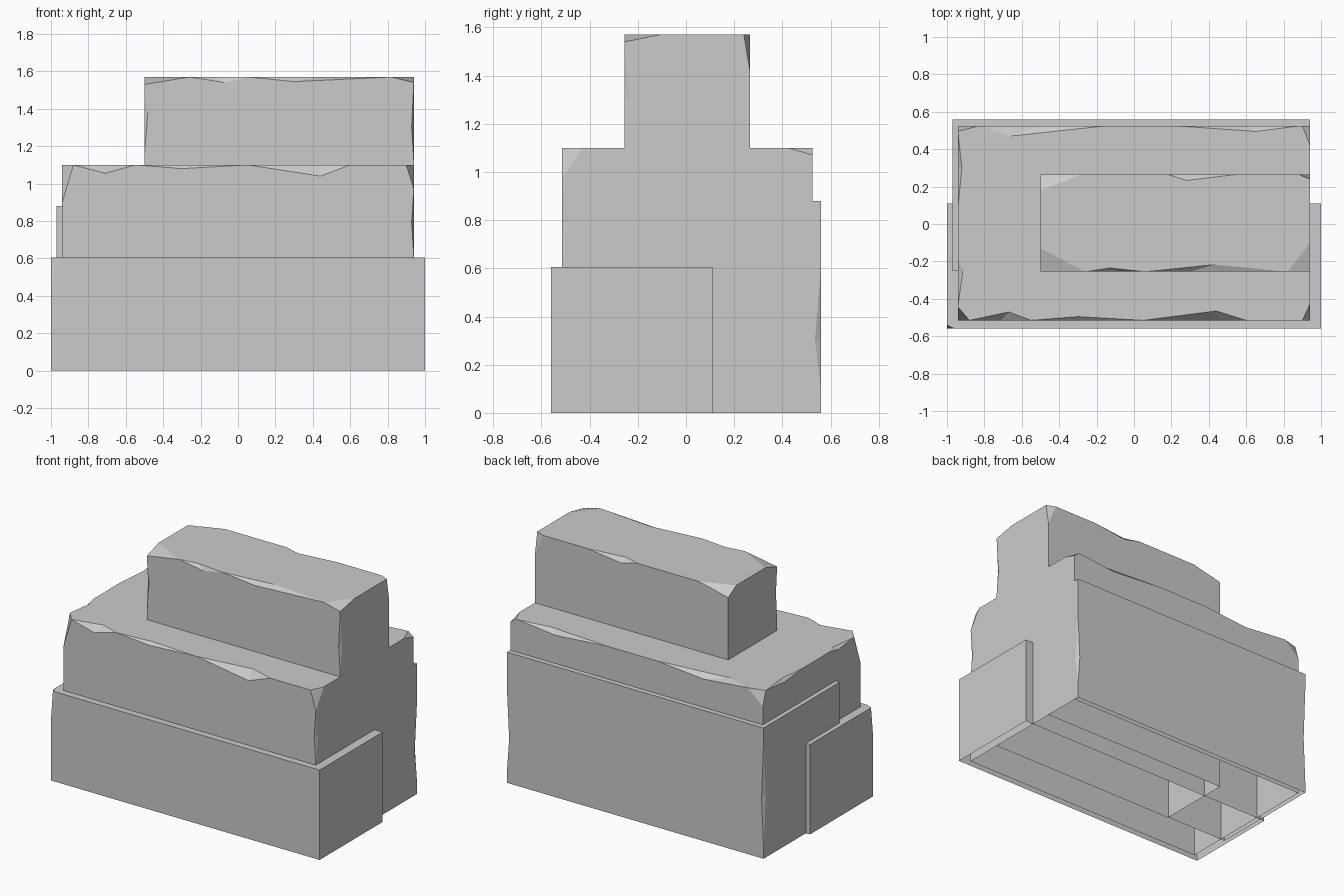
import bpy, bmesh
from mathutils import Vector

if "Cube" in bpy.data.objects:
    bpy.data.objects.remove(bpy.data.objects["Cube"])

PUSH = 0.06  # how far each chip cutter reaches outside the stone


def corner(sx, sy, lx, ly, lz):
    """Top corner chip: lengths cut along the three edges."""
    def make(lo, hi):
        c = Vector((hi.x if sx > 0 else lo.x, hi.y if sy > 0 else lo.y, hi.z))
        d = Vector((sx, sy, 1))
        pts = [c.copy() for _ in range(3)]
        for i, l in enumerate((lx, ly, lz)):
            pts[i][i] -= d[i] * l
        return pts + [c + d * PUSH]
    return make


def edge(axis, signs, start, end, pos_a, in_a, pos_b, in_b):
    """Edge chip from start to end along axis; insets on the two other axes."""
    def make(lo, hi):
        others = [i for i in range(3) if i != axis]
        base = Vector((0, 0, 0))
        out = Vector((0, 0, 0))
        for i, s in zip(others, signs):
            base[i] = hi[i] if s > 0 else lo[i]
            out[i] = s
        def at(t):
            p = base.copy()
            p[axis] = t
            return p
        a, b = at(pos_a), at(pos_b)
        a[others[0]] -= signs[0] * in_a
        b[others[1]] -= signs[1] * in_b
        return [at(start), at(end), a, b, at((start + end) / 2) + out * PUSH]
    return make


def mesh_object(name, bm):
    me = bpy.data.meshes.new(name)
    bmesh.ops.recalc_face_normals(bm, faces=bm.faces[:])
    bm.to_mesh(me)
    bm.free()
    ob = bpy.data.objects.new(name, me)
    bpy.context.collection.objects.link(ob)
    return ob


def stone(name, lo, hi, chips):
    """Box with chipped edges and an open underside."""
    lo, hi = Vector(lo), Vector(hi)
    bm = bmesh.new()
    bmesh.ops.create_cube(bm, size=1)
    for v in bm.verts:
        v.co = Vector([(lo[i] + hi[i]) / 2 + v.co[i] * (hi[i] - lo[i]) for i in range(3)])
    ob = mesh_object(name, bm)
    bpy.context.view_layer.objects.active = ob
    for chip in chips:
        cb = bmesh.new()
        verts = [cb.verts.new(p) for p in chip(lo, hi)]
        bmesh.ops.convex_hull(cb, input=verts)
        cutter = mesh_object("chip_cutter", cb)
        cutter.hide_render = True
        mod = ob.modifiers.new("chip", 'BOOLEAN')
        mod.operation, mod.solver, mod.object = 'DIFFERENCE', 'EXACT', cutter
        bpy.ops.object.modifier_apply(modifier=mod.name)
        bpy.data.objects.remove(cutter)
    # open the underside
    bm = bmesh.new()
    bm.from_mesh(ob.data)
    under = [f for f in bm.faces if f.calc_center_median().z < 1e-4]
    bmesh.ops.delete(bm, geom=under, context='FACES')
    bm.to_mesh(ob.data)
    bm.free()
    return ob


# tall upper block
stone("upper_block", (-0.5, -0.255, 0), (0.94, 0.265, 1.57), [
    corner(-1, -1, 0.24, 0.125, 0.04), corner(1, -1, 0.12, 0.15, 0.03),
    corner(-1, 1, 0.22, 0.085, 0.05), corner(1, 1, 0.06, 0.025, 0.15),
    edge(0, (-1, 1), -0.26, 0.06, -0.13, 0.02, -0.07, 0.03),
    edge(0, (-1, 1), 0.06, 0.82, 0.43, 0.038, 0.3, 0.025),
    edge(0, (1, 1), 0.18, 0.55, 0.28, 0.032, 0.3, 0.03),
    edge(2, (1, -1), 1.12, 1.54, 1.3, 0.012, 1.3, 0.022),
    edge(2, (-1, -1), 1.15, 1.53, 1.38, 0.018, 1.36, 0.012),
])

# wide middle block
stone("middle_block", (-0.94, -0.515, 0), (0.94, 0.525, 1.1), [
    corner(-1, -1, 0.06, 0.07, 0.2), corner(1, -1, 0.04, 0.085, 0.13),
    corner(1, 1, 0.04, 0.1, 0.03), corner(-1, 1, 0.11, 0.03, 0.1),
    edge(0, (-1, 1), -0.88, -0.55, -0.67, 0.045, -0.71, 0.045),
    edge(0, (-1, 1), -0.55, 0.05, -0.3, 0.02, -0.3, 0.02),
    edge(0, (-1, 1), 0.05, 0.6, 0.44, 0.05, 0.44, 0.06),
    edge(0, (1, 1), -0.82, -0.15, -0.66, 0.055, -0.5, 0.03),
    edge(0, (1, 1), 0.22, 0.89, 0.65, 0.03, 0.6, 0.03),
    edge(1, (-1, 1), 0.1, 0.48, 0.3, 0.02, 0.3, 0.02),
    edge(1, (-1, 1), -0.43, -0.19, -0.25, 0.025, -0.28, 0.02),
    edge(2, (1, -1), 0.61, 0.97, 0.79, 0.012, 0.79, 0.027),
])

# low front block
stone("front_block", (-1, -0.56, 0), (1, 0.11, 0.605), [
    corner(-1, -1, 0.04, 0.02, 0.18),
])

# rear block
stone("rear_block", (-0.97, -0.25, 0), (0.94, 0.56, 0.88), [
    edge(2, (1, 1), 0.1, 0.6, 0.3, 0.015, 0.3, 0.025),
    edge(2, (-1, 1), 0.05, 0.8, 0.4, 0.015, 0.42, 0.025),
])
